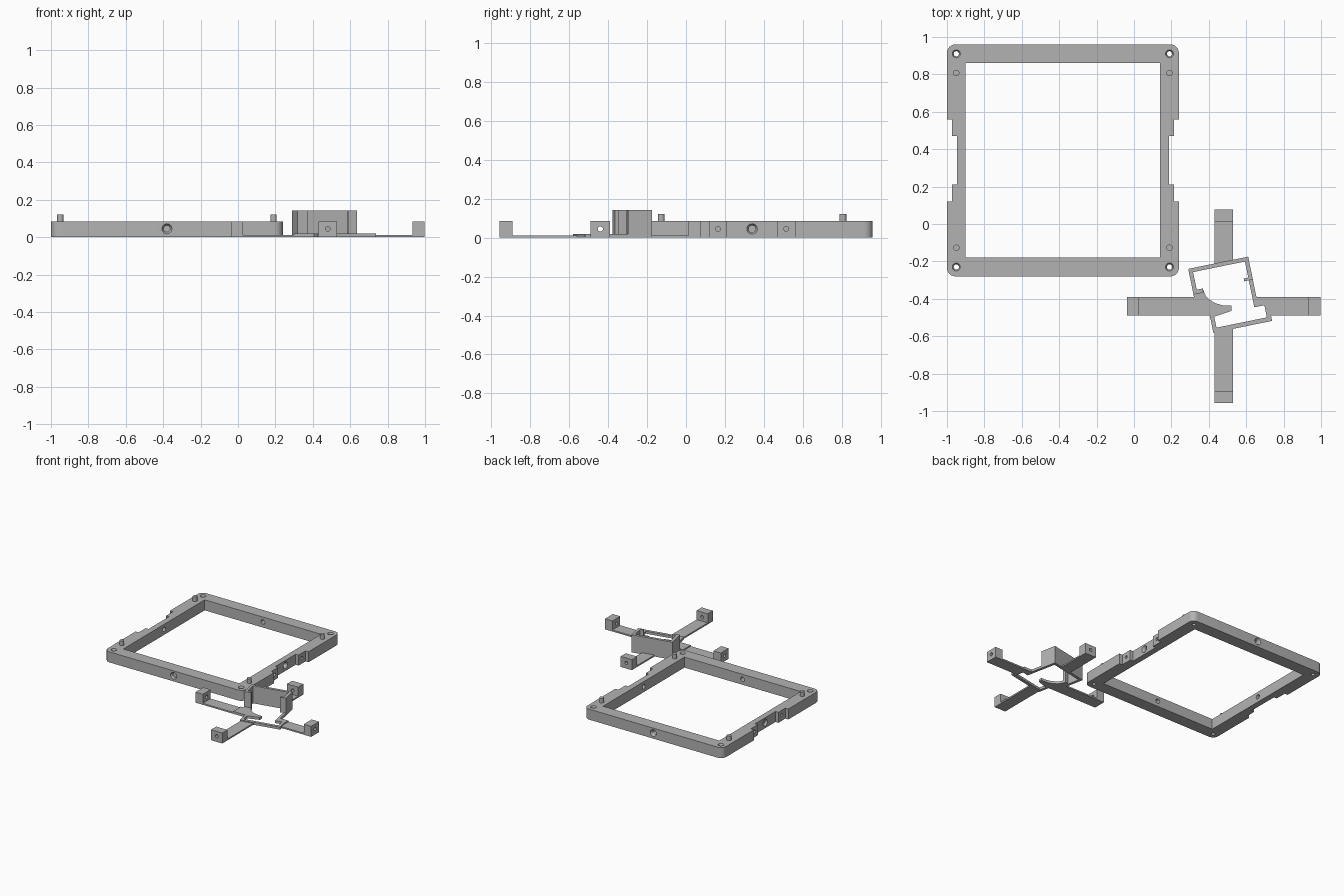
import bpy, bmesh, math
from mathutils import Vector, Matrix

if "Cube" in bpy.data.objects:
    bpy.data.objects.remove(bpy.data.objects["Cube"])

grey = bpy.data.materials.new("plain grey")
grey.diffuse_color = (0.45, 0.45, 0.45, 1)
grey.use_nodes = True
grey.node_tree.nodes["Principled BSDF"].inputs["Base Color"].default_value = grey.diffuse_color


def finish(name, bm):
    bmesh.ops.recalc_face_normals(bm, faces=bm.faces)
    me = bpy.data.meshes.new(name)
    bm.to_mesh(me)
    bm.free()
    me.materials.append(grey)
    ob = bpy.data.objects.new(name, me)
    bpy.context.collection.objects.link(ob)
    return ob


def prism(name, pts, z0, z1):
    """Extrude a flat outline between two heights."""
    bm = bmesh.new()
    face = bm.faces.new([bm.verts.new((x, y, z0)) for x, y in pts])
    ext = bmesh.ops.extrude_face_region(bm, geom=[face])
    verts = [v for v in ext["geom"] if isinstance(v, bmesh.types.BMVert)]
    bmesh.ops.translate(bm, verts=verts, vec=(0, 0, z1 - z0))
    return finish(name, bm)


def box(name, x0, x1, y0, y1, z0, z1):
    return prism(name, [(x0, y0), (x1, y0), (x1, y1), (x0, y1)], z0, z1)


def rod(name, start, end, r1, r2=None):
    """Cylinder or cone between two points."""
    a, b = Vector(start), Vector(end)
    rot = Vector((0, 0, 1)).rotation_difference(b - a).to_matrix().to_4x4()
    bm = bmesh.new()
    bmesh.ops.create_cone(bm, cap_ends=True, segments=24, radius1=r1,
                          radius2=r1 if r2 is None else r2, depth=(b - a).length,
                          matrix=Matrix.Translation((a + b) / 2) @ rot)
    return finish(name, bm)


def combine(ob, others, op):
    for other in others:
        mod = ob.modifiers.new("bool", 'BOOLEAN')
        mod.operation, mod.solver, mod.object = op, 'EXACT', other
        bpy.context.view_layer.objects.active = ob
        bpy.ops.object.modifier_apply(modifier=mod.name)
        bpy.data.objects.remove(other)


def smooth(ob):
    bpy.ops.object.select_all(action='DESELECT')
    ob.select_set(True)
    bpy.context.view_layer.objects.active = ob
    bpy.ops.object.shade_smooth_by_angle(angle=math.radians(30))


# ---- square frame with rounded corners and stepped side recesses ----
CX, CY, HALF, H, R = -0.38, 0.34, 0.62, 0.085, 0.045


def arc(a0):
    sy = 1 if a0 >= 0 else -1
    c = HALF - R
    return [(c + R * math.cos(math.radians(a0 + 15 * i)),
             sy * c + R * math.sin(math.radians(a0 + 15 * i))) for i in range(7)]


steps = [(HALF, 0.22), (HALF - 0.027, 0.22), (HALF - 0.027, 0.13), (HALF - 0.053, 0.13)]
right = arc(-90) + [(x, -y) for x, y in steps] + steps[::-1] + arc(0)
outline = right + [(-x, -y) for x, y in right]
frame = prism("frame", [(CX + x, CY + y) for x, y in outline], 0, H)
cuts = [box("opening", CX - 0.52, CX + 0.52, CY - 0.52, CY + 0.52, -0.1, 0.2)]

# countersunk screw holes through each side, and blind holes in the side steps
MZ = 0.045
for dx, dy, face in ((1, 0, HALF - 0.053), (-1, 0, HALF - 0.053), (0, 1, HALF), (0, -1, HALF)):
    def at(d, off=0):
        return (CX + dx * d + dy * off, CY + dy * d + dx * off, MZ)
    cuts.append(rod("hole", at(0.5), at(0.7), 0.018))
    cuts.append(rod("sink", at(face - 0.015), at(face + 0.005), 0.018, 0.030))
    if dx:
        for off in (-0.175, 0.175):
            cuts.append(rod("blind", at(face + 0.006, off), at(face + 0.06, off), 0.012))

# corner holes
pegs = []
for sx in (-1, 1):
    for sy in (-1, 1):
        x, y = CX + sx * 0.57, CY + sy * 0.57
        cuts.append(rod("hole", (x, y, -0.05), (x, y, 0.2), 0.014))
        cuts.append(rod("sink", (x, y, H - 0.015), (x, y, H + 0.005), 0.014, 0.024))
        yp = CY + sy * 0.467
        pegs.append(rod("locating_peg", (x, yp, H - 0.02), (x, yp, 0.122), 0.017))
combine(frame, cuts, 'DIFFERENCE')
smooth(frame)
for p in pegs:
    smooth(p)

# ---- cross bracket: thin arms with drilled end blocks ----
BX, BY, W, L, T, P = 0.48, -0.44, 0.05, 0.518, 0.012, 0.02
bracket = box("cross_bracket", BX - L, BX + L, BY - W, BY + W, 0, T)
parts = [box("long_arm", BX - W, BX + W, BY - L, BY + L, 0, T),
         box("raised_middle", 0.30, 0.725, BY - W, BY + W, 0, P)]

# tilted holder, laid out in its own axes
U, V = Vector((0.98, 0.2)), Vector((0.2, -0.98))
ORG = Vector((0.29, -0.24))


def tilt(pts):
    return [tuple(ORG + U * u + V * v) for u, v in pts]


parts.append(prism("holder_base", tilt([
    (0, 0), (0.327, 0), (0.327, 0.25), (0.384, 0.25), (0.384, 0.362),
    (0.063, 0.362), (0.063, 0.25), (0, 0.25)]), 0, P))
combine(bracket, parts, 'UNION')

# opening in the holder with a curved tongue left in place
curve = [(0.52, -0.465), (0.52, -0.437), (0.475, -0.435), (0.435, -0.424), (0.40, -0.402),
         (0.383, -0.383), (0.374, -0.362)]
hole = (tilt([(0.022, 0.022), (0.305, 0.022), (0.305, 0.272), (0.36, 0.272), (0.36, 0.338),
              (0.085, 0.338), (0.085, 0.278)]) + curve
        + tilt([(0.055, 0.118), (0.022, 0.118)]))
combine(bracket, [prism("holder_opening", hole, -0.1, 0.2)], 'DIFFERENCE')

# tall wall with hooked ends
prism("holder_wall", tilt([
    (0, 0), (0.327, 0), (0.327, 0.125), (0.28, 0.125), (0.28, 0.11), (0.305, 0.11),
    (0.305, 0.022), (0.022, 0.022), (0.022, 0.118), (0.055, 0.118), (0.055, 0.14),
    (0, 0.14)]), P, 0.142)

# end blocks
for dx, dy in ((1, 0), (-1, 0), (0, 1), (0, -1)):
    mx, my = BX + dx * (L - 0.033), BY + dy * (L - 0.033)
    hx, hy = (0.033, W) if dx else (W, 0.033)
    block = box("end_block", mx - hx, mx + hx, my - hy, my + hy, 0, H)
    combine(block, [rod("bore", (mx - dx * 0.1, my - dy * 0.1, MZ),
                        (mx + dx * 0.1, my + dy * 0.1, MZ), 0.013)], 'DIFFERENCE')
    smooth(block)
